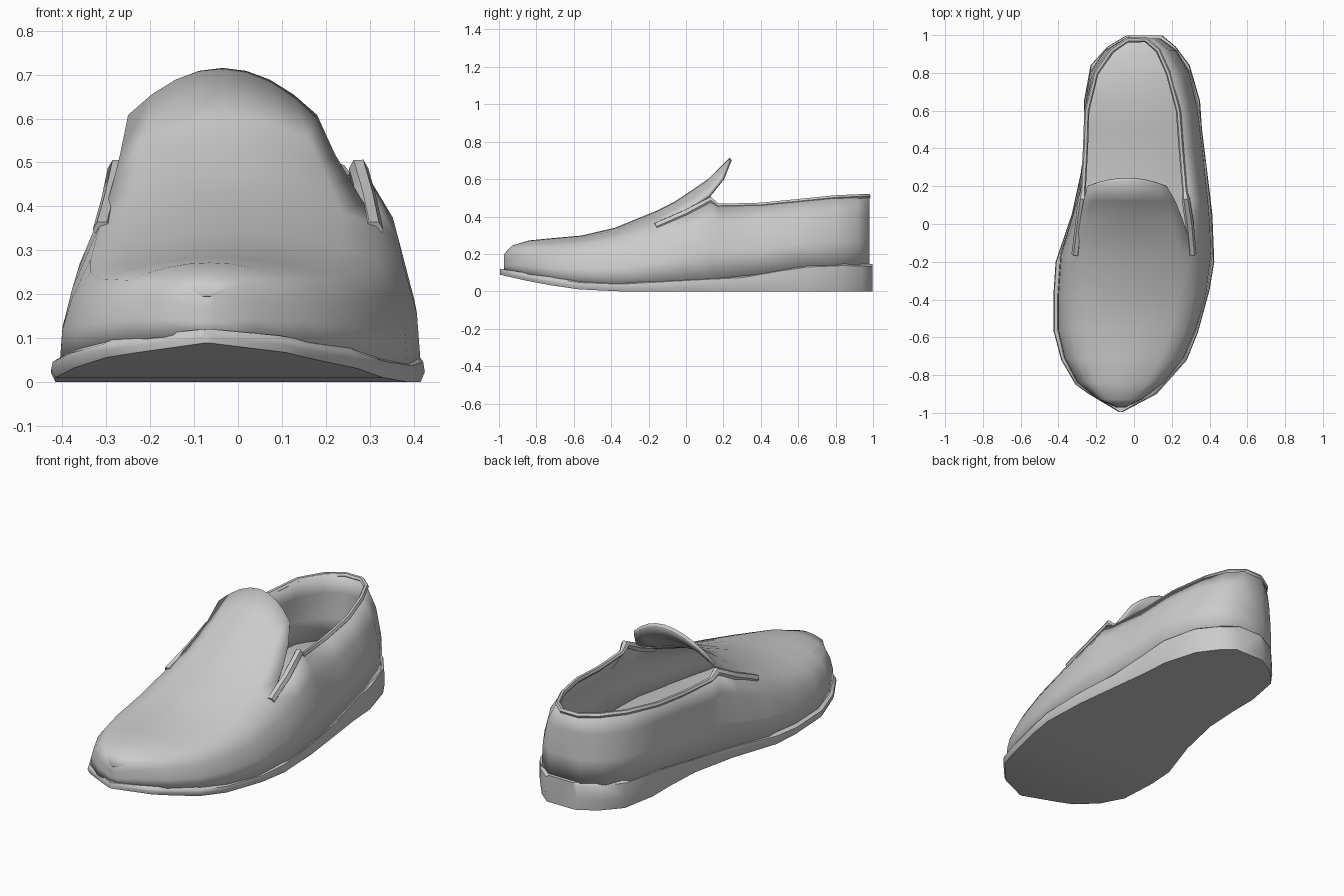
import bpy, bmesh
from mathutils import Vector

if "Cube" in bpy.data.objects:
    bpy.data.objects.remove(bpy.data.objects["Cube"])

GREY = (0.6, 0.6, 0.6, 1)
mat = bpy.data.materials.new("plain_grey")
mat.use_nodes = True
mat.diffuse_color = GREY
mat.node_tree.nodes["Principled BSDF"].inputs["Base Color"].default_value = GREY


def interp(table, y):
    for (a, va), (b, vb) in zip(table, table[1:]):
        if y <= b:
            return va + (vb - va) * max(0, (y - a) / (b - a))
    return table[-1][1]


def grid(bm, rows, loop_rows=False, loop_cols=False):
    """Skin a list of equally long point rows with quads."""
    vs = [[bm.verts.new(p) for p in r] for r in rows]
    n, m = len(vs), len(vs[0])
    for i in range(n if loop_rows else n - 1):
        for j in range(m if loop_cols else m - 1):
            k, l = (i + 1) % n, (j + 1) % m
            bm.faces.new((vs[i][j], vs[k][j], vs[k][l], vs[i][l]))
    return vs


def finish(name, bm, angle=0.8):
    bmesh.ops.remove_doubles(bm, verts=bm.verts[:], dist=0.0005)
    bmesh.ops.recalc_face_normals(bm, faces=bm.faces[:])
    top = max((f for f in bm.faces if f.calc_center_median().y < -0.3),
              key=lambda f: f.normal.z * f.normal.z + f.calc_center_median().z)
    if top.normal.z < 0:
        bmesh.ops.reverse_faces(bm, faces=bm.faces[:])
    me = bpy.data.meshes.new(name)
    bm.to_mesh(me)
    bm.free()
    me.materials.append(mat)
    ob = bpy.data.objects.new(name, me)
    bpy.context.collection.objects.link(ob)
    bpy.ops.object.select_all(action="DESELECT")
    ob.select_set(True)
    bpy.context.view_layer.objects.active = ob
    bpy.ops.object.shade_smooth_by_angle(angle=angle)
    return ob


# Sole heights along the length
BOTTOM = [(-1, .09), (-.8, .045), (-.6, .012), (-.4, 0), (1, 0)]
WELT = [(-1, .122), (-.8, .09), (-.6, .06), (-.35, .05), (0, .07),
        (.3, .085), (.5, .12), (.6, .14), (.85, .15), (1, .145)]

# Sole: y, left edge, right edge
SOLE = [(-.995, -.08, -.06), (-.9, -.24, .12), (-.85, -.31, .165),
        (-.72, -.385, .28), (-.57, -.425, .34), (-.35, -.425, .4),
        (-.2, -.415, .425), (.05, -.33, .415), (.3, -.275, .385),
        (.5, -.265, .36), (.65, -.265, .35), (.84, -.23, .295),
        (.94, -.14, .22), (.998, -.04, .15)]
bm = bmesh.new()
rows = []
for y, a, b in SOLE:
    lo, hi = interp(BOTTOM, y), interp(WELT, y)
    d = min(.025, (b - a) / 4)
    side = [(d * .4, lo), (0, lo + (hi - lo) * .4), (d * .15, hi - .012), (d, hi)]
    rows.append([(a + s, y, z) for s, z in side] +
                [(b - s, y, z) for s, z in reversed(side)])
vs = grid(bm, rows, loop_cols=True)
for end in (vs[0], vs[-1]):
    bm.faces.new(end)
finish("sole", bm)

# Upper: y, left and right at the welt, left and right at the top edge, edge z, crown z
UPPER = [(-.972, -.09, -.05, -.085, -.055, .195, .2),
         (-.93, -.19, .04, -.17, .02, .225, .245),
         (-.84, -.3, .16, -.25, .12, .232, .272),
         (-.71, -.37, .265, -.31, .21, .235, .285),
         (-.56, -.405, .33, -.335, .275, .25, .298),
         (-.38, -.405, .385, -.335, .315, .28, .34),
         (-.16, -.39, .415, -.315, .315, .355, .43),
         (0, -.34, .41, -.295, .3, .425, .52),
         (.13, -.305, .4, -.28, .28, .495, 0),
         (.17, -.295, .395, -.275, .275, .465, 0),
         (.4, -.265, .37, -.262, .255, .47, 0),
         (.6, -.262, .345, -.255, .24, .49, 0),
         (.8, -.235, .3, -.205, .185, .51, 0),
         (.92, -.155, .225, -.12, .13, .515, 0),
         (.982, -.05, .14, -.035, .065, .515, 0)]


def column(y, base, edge, ez):
    z0 = interp(WELT, y) - .01
    return [(base + (edge - base) * s, y, z0 + (ez - z0) * t)
            for s, t in ((0, 0), (.08, .35), (.4, .72), (1, 1))]


def arch(y, a, b, ez, cz, lean=0):
    pts = []
    for i in range(9):
        t = i / 4 - 1
        rise = 1 - abs(t) ** 2
        pts.append((a + (b - a) * i / 8, y + lean * rise, ez + (cz - ez) * rise))
    return pts


bm = bmesh.new()
left = [column(y, a, ea, z) for y, a, b, ea, eb, z, c in UPPER]
right = [column(y, b, eb, z) for y, a, b, ea, eb, z, c in UPPER]
grid(bm, left + right[::-1], loop_rows=True)
# Vamp running up into the raised tongue
vamp = [arch(s[0], *s[3:]) for s in UPPER[:7]]
vamp += [arch(-.06, -.297, .285, .41, .48), arch(.03, -.283, .255, .46, .54),
         arch(.12, -.268, .22, .52, .602), arch(.19, -.25, .18, .608, .715, .042)]
grid(bm, vamp)
upper = finish("upper", bm)
shell = upper.modifiers.new("thickness", "SOLIDIFY")
shell.thickness = .018
shell.offset = -1

# Rounded binding along the collar and its two front ears
path = [Vector(c[-1]) for c in left[6:] + right[:5:-1]]
curve = bpy.data.curves.new("collar_binding", "CURVE")
curve.dimensions = "3D"
curve.bevel_depth = .017
curve.bevel_resolution = 1
curve.use_fill_caps = True
spline = curve.splines.new("POLY")
spline.points.add(len(path) - 1)
for p, v in zip(spline.points, path):
    p.co = (v.x * .98, min(v.y, .975), v.z - .008, 1)
    p.radius = 1.3 if v.y < .15 else .8
curve.materials.append(mat)
binding = bpy.data.objects.new("collar_binding", curve)
bpy.context.collection.objects.link(binding)
bpy.ops.object.select_all(action="DESELECT")
binding.select_set(True)
bpy.context.view_layer.objects.active = binding
bpy.ops.object.convert(target="MESH")
bpy.ops.object.shade_smooth_by_angle(angle=0.9)
